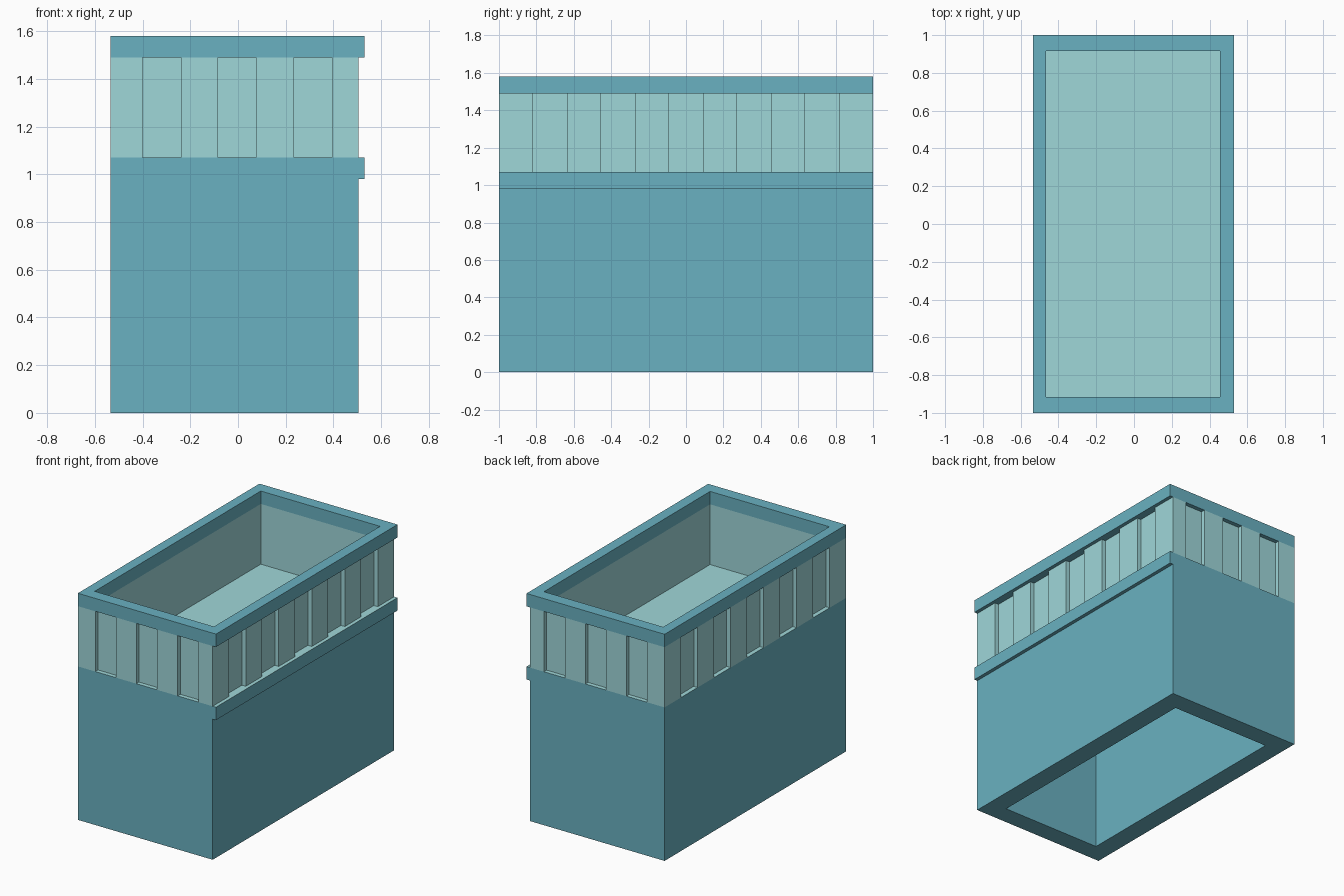
import bpy, bmesh

if "Cube" in bpy.data.objects:
    bpy.data.objects.remove(bpy.data.objects["Cube"])

# Overall layout
X0, X1, Y = -0.535, 0.505, 1.0        # body sides
XR = 0.53                             # overhanging right edge of ledge and rim
Z_LEDGE, Z_FLOOR, Z_RIM, Z_TOP = 0.98, 1.07, 1.49, 1.58
DEPTH = 0.03                          # window recess depth
INNER = (-0.465, 0.455, -0.915, 0.915)


def material(name, rgb):
    m = bpy.data.materials.new(name)
    m.diffuse_color = (*rgb, 1)
    m.use_nodes = True
    m.node_tree.nodes["Principled BSDF"].inputs["Base Color"].default_value = m.diffuse_color
    return m


TEAL = material("teal", (0.144, 0.44, 0.533))
PALE = material("pale_teal", (0.347, 0.679, 0.694))


def finish(name, bm, *mats):
    bmesh.ops.recalc_face_normals(bm, faces=bm.faces)
    me = bpy.data.meshes.new(name)
    bm.to_mesh(me)
    bm.free()
    for m in mats:
        me.materials.append(m)
    ob = bpy.data.objects.new(name, me)
    bpy.context.collection.objects.link(ob)
    return ob


def add_box(bm, x0, x1, y0, y1, z0, z1):
    verts = bmesh.ops.create_cube(bm, size=1)["verts"]
    for v in verts:
        v.co = (x1 if v.co.x > 0 else x0,
                y1 if v.co.y > 0 else y0,
                z1 if v.co.z > 0 else z0)


def ring(name, outer, inner, z0, z1, mat):
    """Rectangular tube; outer and inner are (x0, x1, y0, y1)."""
    bm = bmesh.new()
    loops = []
    for r, z in ((outer, z0), (outer, z1), (inner, z1), (inner, z0)):
        loops.append([bm.verts.new((r[i], r[j], z))
                      for i, j in ((0, 2), (1, 2), (1, 3), (0, 3))])
    for k in range(4):
        a, b = loops[k], loops[(k + 1) % 4]
        for i in range(4):
            j = (i + 1) % 4
            bm.faces.new((a[i], a[j], b[j], b[i]))
    return finish(name, bm, mat)


def piers(start, end, centres, width):
    """Solid spans left between the recesses."""
    edges = [start]
    for c in centres:
        edges += [c - width / 2, c + width / 2]
    edges.append(end)
    return zip(edges[::2], edges[1::2])


# Lower walls, open underneath
T = 0.135
ring("lower_walls", (X0, X1, -Y, Y), (X0 + T, X1 - T, -Y + T, Y - T),
     0, Z_LEDGE, TEAL)

# Ledge slab with the pale roof floor on top
bm = bmesh.new()
add_box(bm, X0, XR, -Y, Y, Z_LEDGE, Z_FLOOR)
bm.normal_update()
for f in bm.faces:
    f.material_index = int(f.normal.z > 0.5)
finish("ledge_and_floor", bm, TEAL, PALE)

# Parapet wall forming the recess backs
ring("parapet_wall", (X0 + DEPTH, X1 - DEPTH, -Y + DEPTH, Y - DEPTH),
     INNER, Z_FLOOR, Z_RIM, PALE)

# Piers on the front and back
for name, y0, y1 in (("front_piers", -Y, -Y + DEPTH), ("back_piers", Y - DEPTH, Y)):
    bm = bmesh.new()
    for a, b in piers(X0, X1, (-0.32, -0.004, 0.315), 0.16):
        add_box(bm, a, b, y0, y1, Z_FLOOR, Z_RIM)
    finish(name, bm, PALE)

# Piers on the left and right
for name, x0, x1 in (("left_piers", X0, X0 + DEPTH), ("right_piers", X1 - DEPTH, X1)):
    bm = bmesh.new()
    for a, b in piers(-Y + DEPTH, Y - DEPTH, (-0.727, -0.364, 0, 0.364, 0.727), 0.183):
        add_box(bm, x0, x1, a, b, Z_FLOOR, Z_RIM)
    finish(name, bm, PALE)

# Top rim, overhanging on the right
ring("top_rim", (X0, XR, -Y, Y), INNER, Z_RIM, Z_TOP, TEAL)
